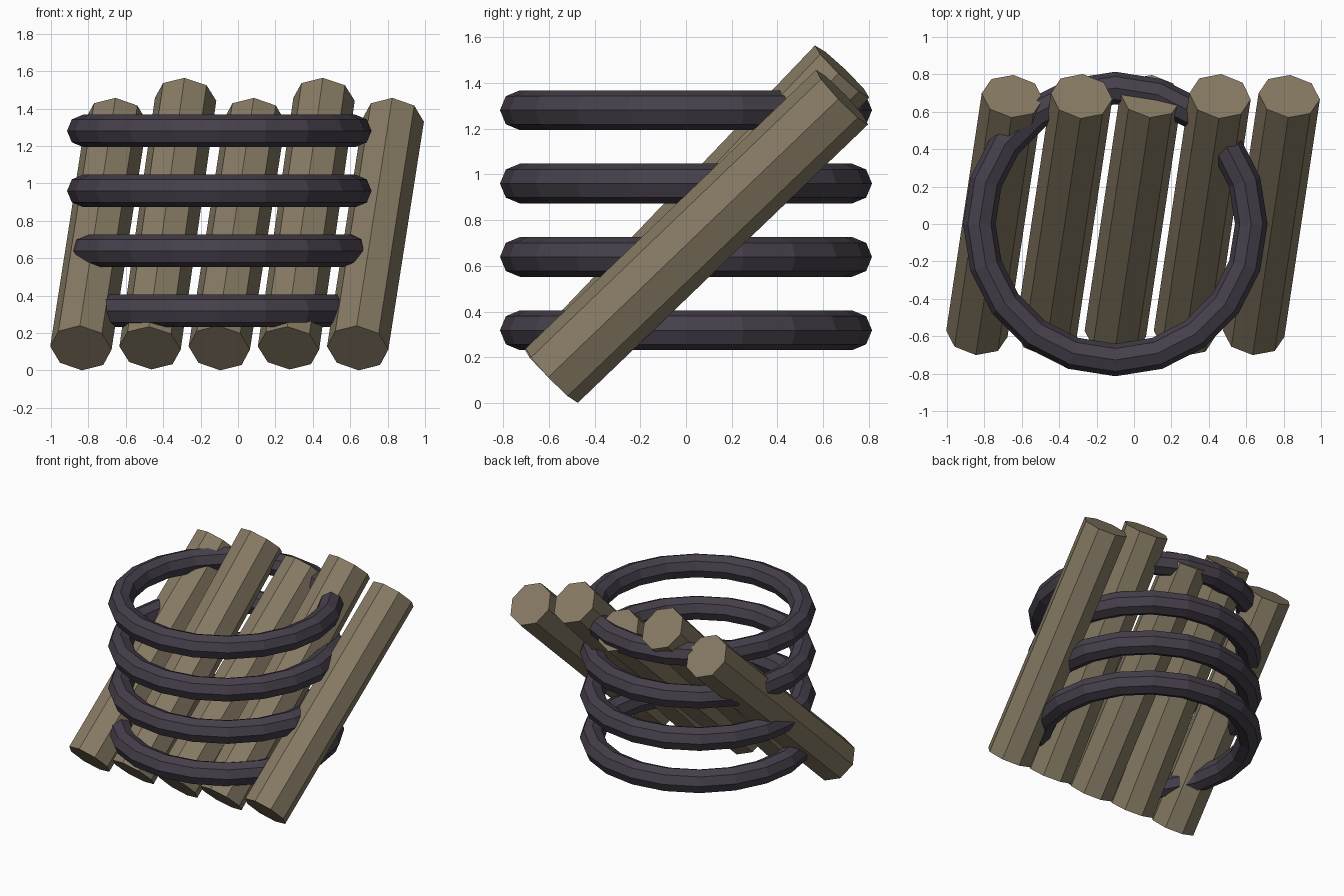
import bpy
import math
from mathutils import Vector, Matrix

cube = bpy.data.objects.get("Cube")
if cube:
    bpy.data.objects.remove(cube, do_unlink=True)


def material(name, rgb):
    mat = bpy.data.materials.new(name)
    mat.use_nodes = True
    colour = (*rgb, 1.0)
    mat.diffuse_color = colour
    mat.node_tree.nodes["Principled BSDF"].inputs["Base Color"].default_value = colour
    return mat


wood = material("weathered_wood", (0.24, 0.197, 0.127))
iron = material("dark_iron", (0.061, 0.050, 0.069))


def finish(name, mat):
    obj = bpy.context.object
    obj.name = name
    obj.data.materials.append(mat)
    bpy.ops.object.shade_flat()
    return obj


def pole(name, foot, head, radius, twist):
    """Octagonal pole running from foot to head."""
    axis = head - foot
    bpy.ops.mesh.primitive_cylinder_add(vertices=8, radius=radius, depth=axis.length)
    obj = finish(name, wood)
    turn = axis.to_track_quat('Z', 'Y').to_matrix().to_4x4()
    obj.matrix_world = (Matrix.Translation((foot + head) / 2) @ turn
                        @ Matrix.Rotation(twist, 4, 'Z'))


# Five leaning poles, every second one rising higher
for i in range(5):
    x = -0.84 + 0.37 * i
    top = 1.45 if i % 2 else 1.338
    pole(f"pole_{i + 1}", Vector((x, -0.587, 0.12)), Vector((x + 0.19, 0.683, top)),
         0.165, math.radians(4))

# Four stacked hoops passing through the poles
for i in range(4):
    bpy.ops.mesh.primitive_torus_add(
        location=(-0.1, 0, 0.318 + 0.321 * i), major_radius=0.727, minor_radius=0.087,
        major_segments=20, minor_segments=8)
    finish(f"hoop_{i + 1}", iron)
